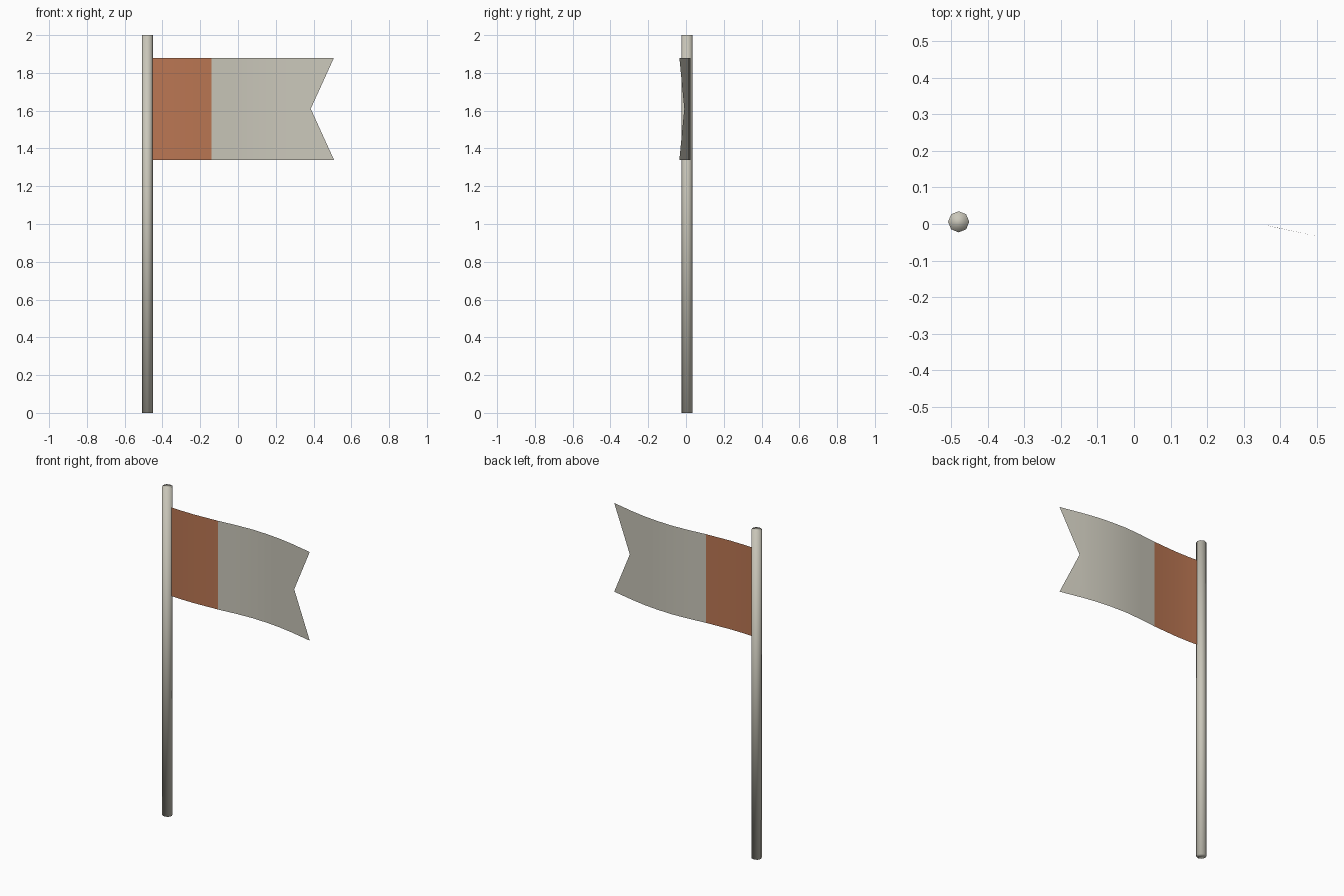
import bpy
import bmesh
from math import pi
from mathutils import Matrix

cube = bpy.data.objects.get("Cube")
if cube:
    bpy.data.objects.remove(cube, do_unlink=True)


def material(name, rgb):
    mat = bpy.data.materials.new(name)
    mat.use_nodes = True
    mat.diffuse_color = (*rgb, 1)
    mat.node_tree.nodes["Principled BSDF"].inputs["Base Color"].default_value = (*rgb, 1)
    return mat


def finish(bm, name, mats):
    for face in bm.faces:
        face.smooth = True
    mesh = bpy.data.meshes.new(name)
    bm.to_mesh(mesh)
    bm.free()
    for mat in mats:
        mesh.materials.append(mat)
    obj = bpy.data.objects.new(name, mesh)
    bpy.context.collection.objects.link(obj)
    return obj


off_white = material("off_white", (0.59, 0.57, 0.49))
rust_orange = material("rust_orange", (0.50, 0.184, 0.087))

POLE_X, POLE_Y, POLE_RADIUS, POLE_HEIGHT = -0.48, 0.006, 0.029, 2.0

# Pole: eight sides, smooth right over the end caps
bm = bmesh.new()
bmesh.ops.create_cone(
    bm, cap_ends=True, segments=8, radius1=POLE_RADIUS, radius2=POLE_RADIUS,
    depth=POLE_HEIGHT,
    matrix=Matrix.Translation((POLE_X, POLE_Y, POLE_HEIGHT / 2)))
finish(bm, "pole", [off_white])

# Flag: a waving sheet swept from a plan profile, with a swallow tail
BOTTOM, TOP = 1.34, 1.88
MIDDLE = (BOTTOM + TOP) / 2
BAND_END = -0.14
NOTCH = (0.385, -0.009)
wave = [(POLE_X, POLE_Y), (-0.4, 0.001), (-0.3, 0.0), (BAND_END, 0.008),
        (-0.03, 0.019), (0.08, 0.025), (0.18, 0.021), (0.27, 0.012),
        (0.36, -0.003), (0.508, -0.035)]

bm = bmesh.new()
columns = []
for i, (x, y) in enumerate(wave):
    mid = NOTCH if i == len(wave) - 1 else (x, y)
    columns.append([bm.verts.new((x, y, BOTTOM)),
                    bm.verts.new((*mid, MIDDLE)),
                    bm.verts.new((x, y, TOP))])
for left, right in zip(columns, columns[1:]):
    for row in range(2):
        face = bm.faces.new((left[row], right[row], right[row + 1], left[row + 1]))
        # The band beside the pole is orange
        face.material_index = 1 if face.calc_center_median().x < BAND_END else 0
finish(bm, "flag", [off_white, rust_orange])
